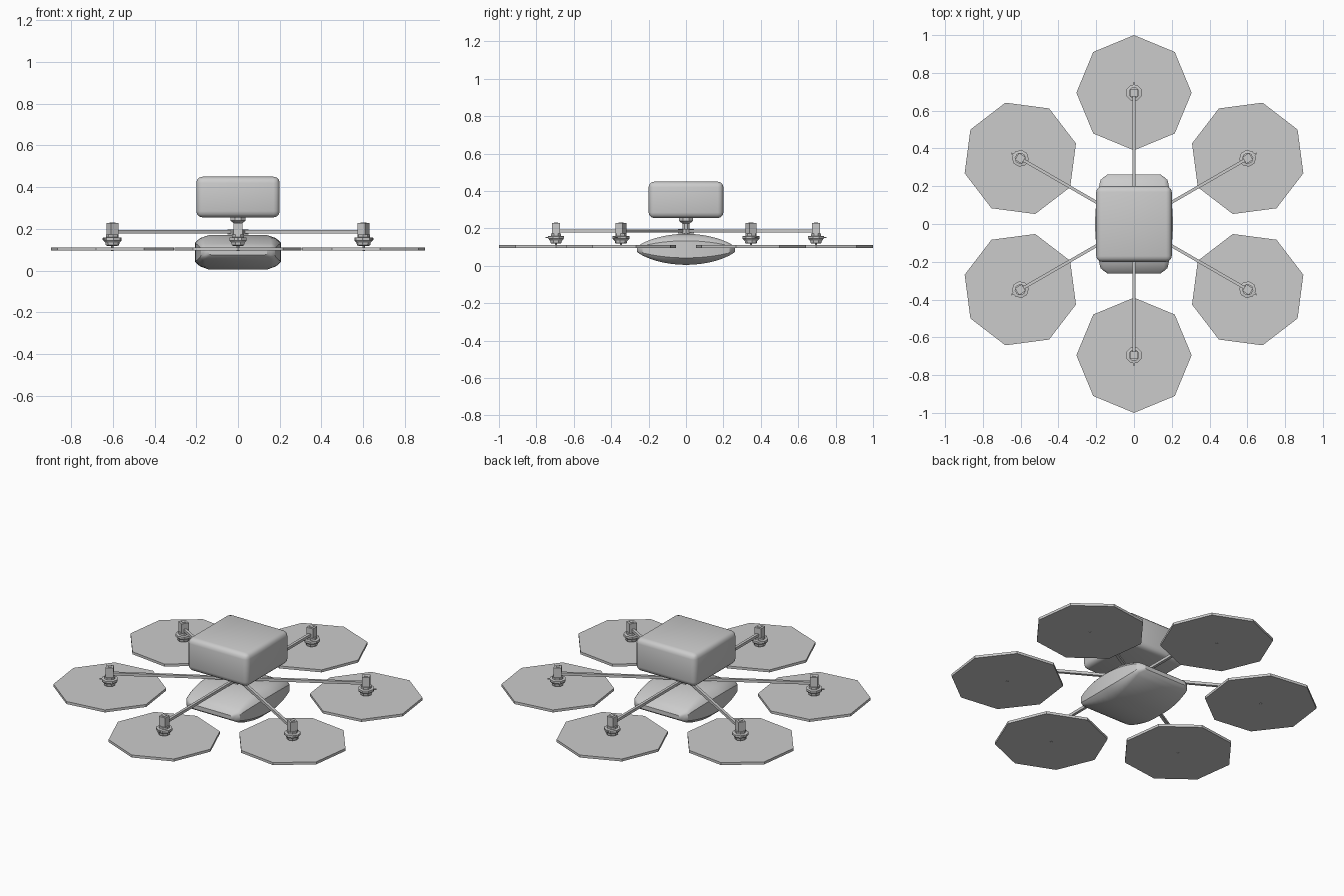
import bpy, bmesh, math
from mathutils import Matrix, Vector

if "Cube" in bpy.data.objects:
    bpy.data.objects.remove(bpy.data.objects["Cube"], do_unlink=True)

grey = bpy.data.materials.new("plain grey")
grey.use_nodes = True
grey.diffuse_color = (0.6, 0.6, 0.6, 1)
grey.node_tree.nodes["Principled BSDF"].inputs["Base Color"].default_value = (0.6, 0.6, 0.6, 1)


def finish(name, bm, matrix=None, smooth=None):
    bmesh.ops.recalc_face_normals(bm, faces=bm.faces)
    mesh = bpy.data.meshes.new(name)
    bm.to_mesh(mesh)
    bm.free()
    mesh.materials.append(grey)
    obj = bpy.data.objects.new(name, mesh)
    bpy.context.collection.objects.link(obj)
    if matrix:
        obj.matrix_world = matrix
    if smooth:
        bpy.ops.object.select_all(action="DESELECT")
        obj.select_set(True)
        bpy.context.view_layer.objects.active = obj
        bpy.ops.object.shade_smooth_by_angle(angle=math.radians(smooth))
    return obj


def loft(name, rings, matrix=None, smooth=None):
    """Skin a list of equal-length point rings and cap both ends."""
    bm = bmesh.new()
    rows = [[bm.verts.new(p) for p in ring] for ring in rings]
    for a, b in zip(rows, rows[1:]):
        for i in range(len(a)):
            j = (i + 1) % len(a)
            bm.faces.new((a[i], a[j], b[j], b[i]))
    bm.faces.new(rows[0])
    bm.faces.new(rows[-1])
    return finish(name, bm, matrix, smooth)


def turned(name, profile, sides, matrix=None, spin=0.0):
    """Stack of regular polygons from (radius, height) pairs."""
    rings = []
    for r, z in profile:
        angles = [spin + math.tau * i / sides for i in range(sides)]
        rings.append([(r * math.cos(a), r * math.sin(a), z) for a in angles])
    return loft(name, rings, matrix)


def block(name, size, centre, matrix=None, bevel=0.0, segments=1):
    bm = bmesh.new()
    bmesh.ops.create_cube(bm, size=1)
    bmesh.ops.scale(bm, vec=size, verts=bm.verts)
    bmesh.ops.translate(bm, vec=centre, verts=bm.verts)
    if bevel:
        bmesh.ops.bevel(bm, geom=bm.edges[:], offset=bevel, segments=segments,
                        profile=0.5, affect="EDGES")
    return finish(name, bm, matrix, 35 if bevel else None)


# Lens-shaped lower pod with chamfered long edges
def pod_section(y):
    t = abs(y) / 0.262
    h = 0.012 + 0.071 * (1 - t ** 2) ** 0.8
    w = 0.206 - 0.036 * t ** 2
    if t > 0.9:
        w -= 0.03 * (t - 0.9) / 0.1
    cx, cz = 0.06 * (1 - t) + 0.012, 0.45 * h
    quarter = [(w, h - cz), (w - cx * 0.35, h - cz * 0.4), (w - cx, h)]
    upper = quarter + [(-x, z) for x, z in reversed(quarter)]
    ring = upper + [(-x, -z) for x, z in upper]
    return [(x, y, 0.088 + z) for x, z in ring]


loft("lower_pod", [pod_section(-0.262 * math.cos(math.pi * i / 20)) for i in range(21)], smooth=32)

# Upper box on its neck
block("upper_box", (0.4, 0.4, 0.195), (0, 0, 0.3525), bevel=0.03, segments=3)
turned("neck", [(0.02, 0.165), (0.02, 0.225), (0.04, 0.24), (0.04, 0.258)], 8, spin=math.pi / 8)
turned("hub_plate", [(0.05, 0.173), (0.05, 0.198)], 6)

# Six arms, each with a motor and a rotor disc; +x points outward
REACH = 0.695
for n in range(6):
    turn = Matrix.Rotation(math.radians(30 + 60 * n), 4, "Z")
    place = turn @ Matrix.Translation((REACH, 0, 0))
    tag = f"_{n + 1}"
    block("arm" + tag, (REACH, 0.016, 0.016), (REACH / 2, 0, 0.187), turn)
    block("motor_post" + tag, (0.042, 0.042, 0.058), (0, 0, 0.199), place)
    block("post_cap" + tag, (0.02, 0.02, 0.004), (0, 0, 0.229), place)
    turned("motor_bell" + tag,
           [(0.022, 0.118), (0.032, 0.122), (0.034, 0.134), (0.045, 0.145),
            (0.045, 0.158), (0.03, 0.160), (0.03, 0.172)], 8, place, math.pi / 8)
    block("motor_tab" + tag, (0.018, 0.008, 0.005), (0.046, 0, 0.152), place)
    turned("rotor_shaft" + tag, [(0.006, 0.094), (0.006, 0.125)], 8, place)
    turned("rotor_disc" + tag, [(0.305, 0.096), (0.305, 0.111)], 8, place)
